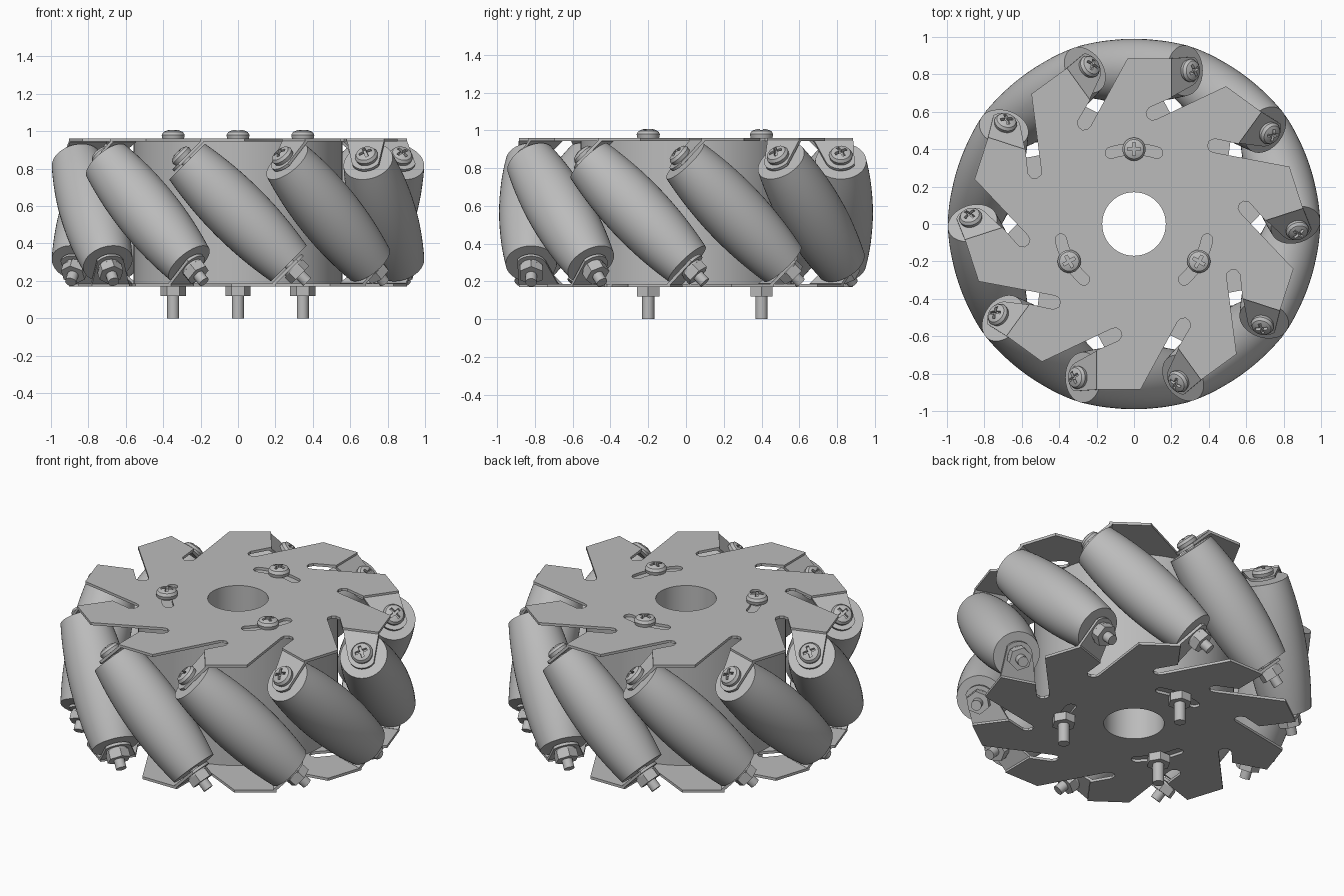
import bpy, bmesh
from math import pi, sin, cos, radians
from mathutils import Matrix, Vector

cube = bpy.data.objects.get("Cube")
if cube:
    bpy.data.objects.remove(cube)

grey = bpy.data.materials.new("plain_grey")
grey.use_nodes = True
COLOUR = (0.5, 0.5, 0.5, 1)
grey.diffuse_color = COLOUR
grey.node_tree.nodes["Principled BSDF"].inputs["Base Color"].default_value = COLOUR

MID, RING, COUNT = 0.565, 0.82, 10     # mid height, roller axis radius, rollers
HALF, THICK, BORE = 0.395, 0.016, 0.17  # half height, sheet thickness, centre hole


def rot(deg, axis):
    return Matrix.Rotation(radians(deg), 4, axis)


def move(x, y, z):
    return Matrix.Translation((x, y, z))


def finish(mesh):
    mesh.materials.clear()
    mesh.materials.append(grey)
    mesh.shade_smooth()
    mesh.set_sharp_from_angle(angle=radians(32))
    return mesh


def place(name, mesh, matrix):
    ob = bpy.data.objects.new(name, mesh)
    bpy.context.collection.objects.link(ob)
    ob.matrix_world = matrix
    return ob


def evaluated(ob):
    """Mesh of an object with its modifiers or curve settings applied."""
    bpy.context.view_layer.update()
    graph = bpy.context.evaluated_depsgraph_get()
    return bpy.data.meshes.new_from_object(ob.evaluated_get(graph))


def lathe(profile, seg=32):
    bm = bmesh.new()
    verts = [bm.verts.new((r, 0, z)) for r, z in profile]
    edges = [bm.edges.new(p) for p in zip(verts, verts[1:])]
    bmesh.ops.spin(bm, geom=verts + edges, cent=(0, 0, 0), axis=(0, 0, 1),
                   angle=2 * pi, steps=seg)
    bmesh.ops.remove_doubles(bm, verts=bm.verts, dist=1e-5)
    bmesh.ops.recalc_face_normals(bm, faces=bm.faces)
    mesh = bpy.data.meshes.new("turned")
    bm.to_mesh(mesh)
    bm.free()
    return finish(mesh)


def rod(r, low, high, seg=24):
    return lathe([(0, low), (r, low), (r, high), (0, high)], seg)


def sheet(loops):
    """Flat sheet centred on z = 0; loops after the first are holes."""
    curve = bpy.data.curves.new("outline", "CURVE")
    curve.dimensions, curve.fill_mode = "2D", "BOTH"
    curve.extrude = THICK / 2
    for pts in loops:
        spline = curve.splines.new("POLY")
        spline.points.add(len(pts) - 1)
        for point, (x, y) in zip(spline.points, pts):
            point.co = (x, y, 0, 1)
        spline.use_cyclic_u = True
    ob = place("outline", curve, Matrix())
    mesh = evaluated(ob)
    bpy.data.objects.remove(ob)
    bm = bmesh.new()
    bm.from_mesh(mesh)
    bmesh.ops.remove_doubles(bm, verts=bm.verts, dist=1e-5)
    bmesh.ops.recalc_face_normals(bm, faces=bm.faces)
    bm.to_mesh(mesh)
    bm.free()
    return finish(mesh)


def arc(radius, start, end, steps, centre=(0, 0)):
    angles = [radians(start + (end - start) * i / steps) for i in range(steps + 1)]
    return [(centre[0] + radius * cos(a), centre[1] + radius * sin(a)) for a in angles]


def screw_head():
    ob = place("head", lathe([(0, 0), (0.058, 0), (0.062, 0.02), (0.052, 0.036),
                              (0.028, 0.046), (0, 0.048)]), Matrix())
    # Cross recess cut by two crossed bars
    cutters = []
    for size in ((0.07, 0.016, 0.05), (0.016, 0.07, 0.05)):
        bm = bmesh.new()
        bmesh.ops.create_cube(bm, size=1, matrix=move(0, 0, 0.05) @ Matrix.Diagonal((*size, 1)))
        mesh = bpy.data.meshes.new("bar")
        bm.to_mesh(mesh)
        bm.free()
        bar = place("bar", mesh, Matrix())
        bar.hide_render = True
        mod = ob.modifiers.new("cross", "BOOLEAN")
        mod.operation, mod.object, mod.solver = "DIFFERENCE", bar, "EXACT"
        cutters.append(bar)
    mesh = evaluated(ob)
    for helper in cutters + [ob]:
        bpy.data.objects.remove(helper)
    return finish(mesh)


# Side plate outline: ten swept arms with a rounded slot between each pair
ARM = [(0.12, 0.56), (0.095, 0.555), (0.072, 0.57), (0.065, 0.595), (0.08, 0.622),
       (0.2, 0.675), (0.2, 0.885), (-0.035, 0.885)]
outline = []
for k in range(COUNT):
    turn = rot(36 * k, "Z")
    outline += [tuple((turn @ Vector((x, y, 0))).xy) for x, y in ARM]
holes = [arc(BORE, 0, 354, 59)]
for a in (90, 210, 330):
    tip = [(0.4 * cos(radians(a + s)), 0.4 * sin(radians(a + s))) for s in (18, -18)]
    holes.append(arc(0.43, a - 18, a + 18, 8) + arc(0.03, a + 36, a + 180, 6, tip[0])
                 + arc(0.37, a + 18, a - 18, 8) + arc(0.03, a + 180, a + 324, 6, tip[1]))
plate = sheet([outline] + holes)
place("top_plate", plate, move(0, 0, MID + HALF - THICK / 2))
place("bottom_plate", plate, move(0, 0, MID - HALF + THICK / 2) @ rot(180, "Y"))

# Hub with a bore through the middle
h = HALF - THICK
place("hub", lathe([(BORE, -h), (0.56, -h), (0.56, h), (BORE, h), (BORE, -h)], 96),
      move(0, 0, MID))

# Shared part shapes
head = screw_head()
nut = lathe([(0, 0), (0.068, 0), (0.068, 0.05), (0, 0.05)], 6)
washer = rod(0.06, 0, 0.012)
tab = sheet([arc(0.085, -70, 60, 14) + [(-0.137, 0.065), (-0.137, -0.145)]])
roller_bolt = rod(0.03, -0.525, 0.42)
hub_bolt = rod(0.032, 0, 0.97)
LONG = 0.385
steps = [i / 8 for i in range(-8, 9)]
roller = lathe([(0, -LONG)] + [(0.17 - 0.035 * t * t, LONG * t) for t in steps]
               + [(0, LONG)], 48)

# Slanted rollers with their bent tabs, screws and nuts
for k in range(COUNT):
    axis = rot(36 * k, "Z") @ move(0, RING, MID) @ rot(45, "Y")
    flip = axis @ rot(180, "Y")
    n = f"_{k + 1}"
    place("roller" + n, roller, axis)
    place("roller_bolt" + n, roller_bolt, axis)
    place("upper_tab" + n, tab, axis @ move(0, 0, 0.404))
    place("lower_tab" + n, tab, flip @ move(0, 0, 0.404))
    place("roller_screw_head" + n, head, axis @ move(0, 0, 0.412) @ rot(30, "Z"))
    place("roller_washer" + n, washer, flip @ move(0, 0, 0.412))
    place("roller_nut" + n, nut, flip @ move(0, 0, 0.422))

# Three long bolts clamping the plates to the hub
for k in range(3):
    spot = rot(120 * k, "Z") @ move(0, 0.4, 0)
    n = f"_{k + 1}"
    place("hub_bolt" + n, hub_bolt, spot)
    place("hub_screw_head" + n, head, spot @ move(0, 0, MID + HALF))
    place("hub_nut" + n, nut, spot @ move(0, 0, MID - HALF - 0.05))
